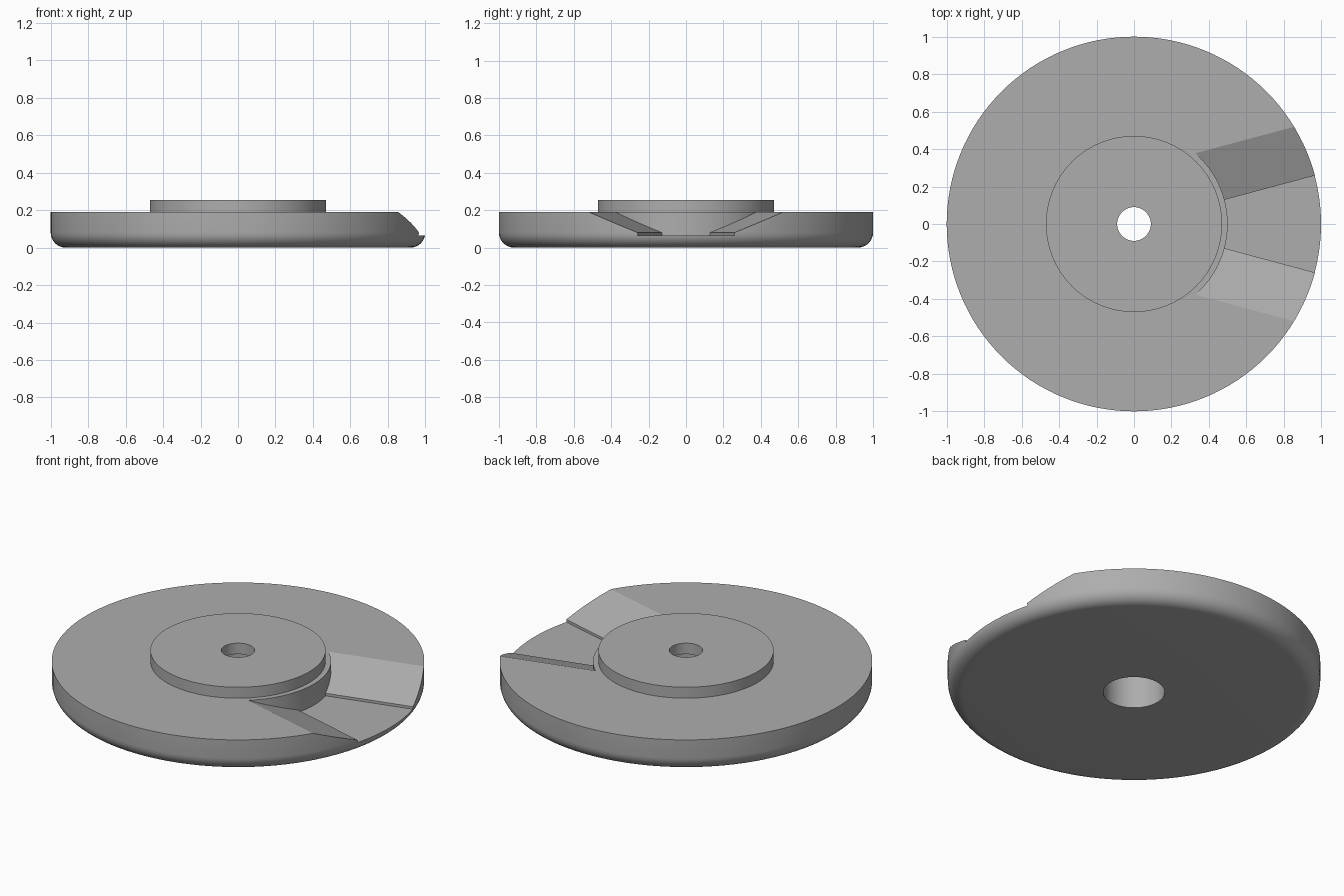
import bpy, bmesh, math
from mathutils import Matrix, Vector

cube = bpy.data.objects.get("Cube")
if cube:
    bpy.data.objects.remove(cube)

SEGMENTS = 128
RIM, HUB, POCKET, BORE = 1.0, 0.47, 0.165, 0.09
TOP, HUB_TOP, FILLET = 0.19, 0.255, 0.08
NOTCH_INNER, FLOOR, RAMP_START, RAMP_RUN = 0.5, 0.065, 0.08, 0.28
NOTCH_ANGLE = math.radians(15)

gray = bpy.data.materials.new("gray_metal")
gray.use_nodes = True
color = (0.42, 0.42, 0.42, 1)
gray.diffuse_color = color
gray.node_tree.nodes["Principled BSDF"].inputs["Base Color"].default_value = color


def add_object(name, bm):
    bmesh.ops.recalc_face_normals(bm, faces=bm.faces)
    mesh = bpy.data.meshes.new(name)
    bm.to_mesh(mesh)
    bm.free()
    mesh.materials.append(gray)
    obj = bpy.data.objects.new(name, mesh)
    bpy.context.collection.objects.link(obj)
    return obj


def lathe(name, profile):
    """Revolve a closed (radius, height) outline around z."""
    bm = bmesh.new()
    verts = [bm.verts.new((r, 0, z)) for r, z in profile]
    edges = [bm.edges.new((v, verts[i - 1])) for i, v in enumerate(verts)]
    bmesh.ops.spin(bm, geom=verts + edges, cent=(0, 0, 0), axis=(0, 0, 1),
                   angle=math.tau, steps=SEGMENTS, use_merge=True)
    bmesh.ops.remove_doubles(bm, verts=bm.verts, dist=1e-5)
    return add_object(name, bm)


def prism(name, outline, travel):
    """Sweep a flat outline of 3D points along a vector."""
    bm = bmesh.new()
    face = bm.faces.new([bm.verts.new(p) for p in outline])
    swept = bmesh.ops.extrude_face_region(bm, geom=[face])["geom"]
    bmesh.ops.translate(bm, vec=travel,
                        verts=[v for v in swept if isinstance(v, bmesh.types.BMVert)])
    if face.is_valid and not any(len(e.link_faces) > 2 for e in face.edges):
        if any(len(e.link_faces) == 1 for e in bm.edges):
            bmesh.ops.holes_fill(bm, edges=bm.edges)
    else:
        bmesh.ops.delete(bm, geom=[face], context="FACES_ONLY")
        bmesh.ops.holes_fill(bm, edges=bm.edges)
    return add_object(name, bm)


def subtract(target, tool):
    mod = target.modifiers.new("cut", "BOOLEAN")
    mod.operation, mod.solver, mod.object = "DIFFERENCE", "EXACT", tool
    deps = bpy.context.evaluated_depsgraph_get()
    result = bpy.data.meshes.new_from_object(target.evaluated_get(deps))
    target.modifiers.clear()
    target.data = result


# Round disc with filleted lower rim, raised hub and stepped centre bore
fillet = [(RIM - FILLET + FILLET * math.sin(a), FILLET - FILLET * math.cos(a))
          for a in (math.radians(90 * i / 8) for i in range(9))]
disc = lathe("cam_disc", [(POCKET, 0)] + fillet + [
    (RIM, TOP), (HUB, TOP), (HUB, HUB_TOP), (BORE, HUB_TOP), (BORE, TOP), (POCKET, TOP)])

# Cutters for the notch: a flat wedge and a mirrored pair of ramps
reach, high = 1.4, 0.4
c, s = math.cos(NOTCH_ANGLE), math.sin(NOTCH_ANGLE)
wedge = prism("notch_floor_cutter",
              [(0, 0, FLOOR), (reach * c, -reach * s, FLOOR), (reach * c, reach * s, FLOOR)],
              Vector((0, 0, high)))
cutters = [wedge]
slope = (TOP - RAMP_START) / RAMP_RUN
section = [(-0.05, RAMP_START), (0, RAMP_START),
           ((high - RAMP_START) / slope, high), (-0.05, high)]
for side, label in ((1, "back"), (-1, "front")):
    turn = Matrix.Rotation(side * NOTCH_ANGLE, 3, "Z")
    outline = [turn @ Vector((0, side * d, z)) for d, z in section]
    cutters.append(prism(label + "_ramp_cutter", outline, turn @ Vector((reach, 0, 0))))

# Keep the core around the hub whole, then cut the notch
core = lathe("core_keeper", [(0.001, -0.2), (NOTCH_INNER, -0.2),
                             (NOTCH_INNER, 0.6), (0.001, 0.6)])
plug = prism("axis_keeper", [(-0.01, -0.01, -0.1), (0.01, -0.01, -0.1),
                             (0.01, 0.01, -0.1), (-0.01, 0.01, -0.1)], Vector((0, 0, 0.6)))
for cutter in cutters:
    subtract(cutter, core)
    subtract(cutter, plug)
    subtract(disc, cutter)
for helper in cutters + [core, plug]:
    bpy.data.objects.remove(helper)

# Smooth the round walls, keep the machined edges crisp
bpy.ops.object.select_all(action="DESELECT")
disc.select_set(True)
bpy.context.view_layer.objects.active = disc
bpy.ops.object.shade_smooth_by_angle(angle=math.radians(20))
